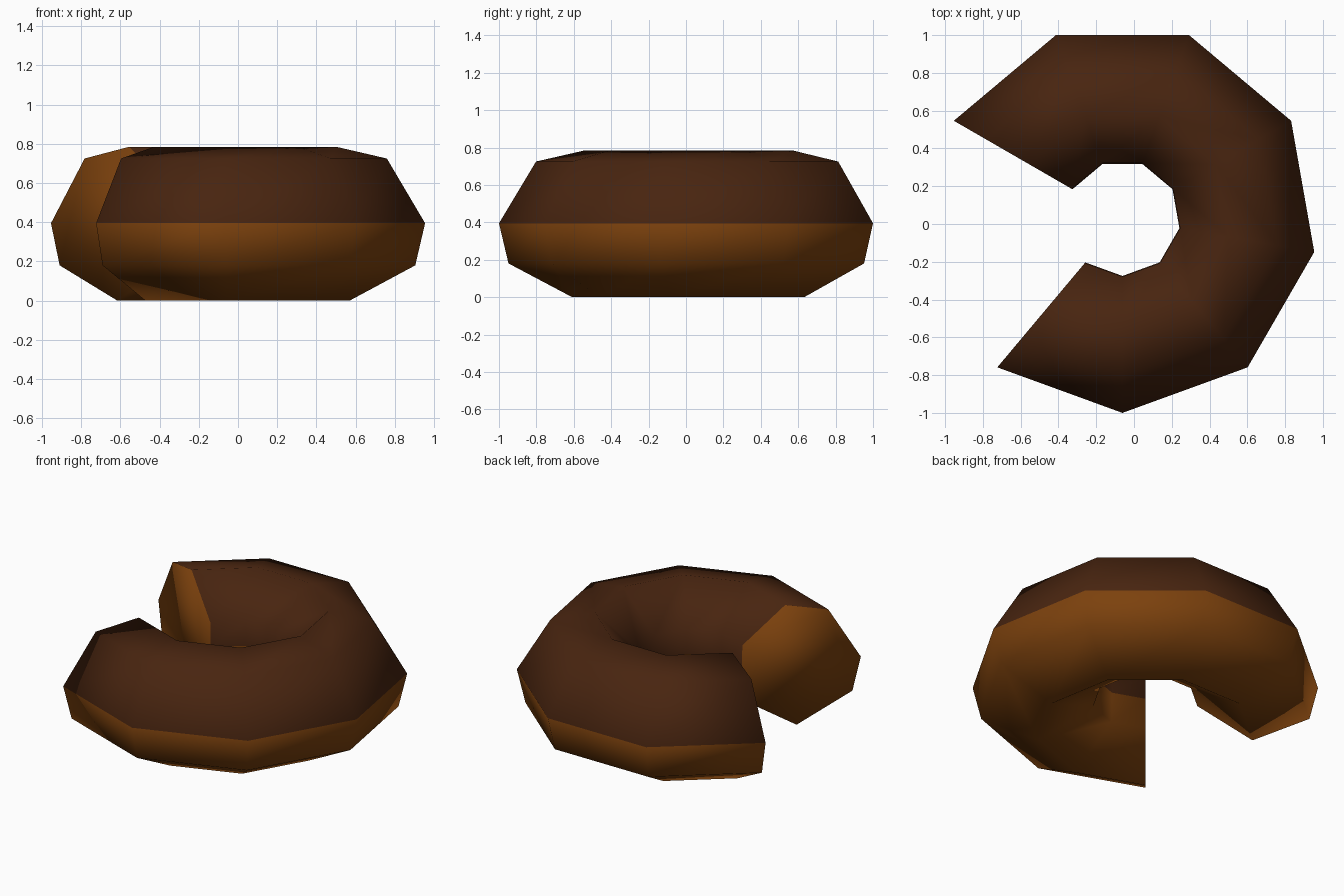
import bpy
import bmesh
from math import radians, cos, sin

cube = bpy.data.objects.get("Cube")
if cube:
    bpy.data.objects.remove(cube, do_unlink=True)


def make_material(name, color):
    mat = bpy.data.materials.new(name)
    mat.use_nodes = True
    mat.diffuse_color = color
    mat.node_tree.nodes["Principled BSDF"].inputs["Base Color"].default_value = color
    return mat


dough = make_material("golden brown dough", (0.20, 0.053, 0.004, 1))
icing = make_material("chocolate icing", (0.065, 0.018, 0.005, 1))

# Cross-section as (radius, height), from the outer rim over the top
MID = 0.395
PROFILE = [(1.031, MID), (0.833, 0.725), (0.57, 0.785), (0.31, 0.555),
           (0.306, MID), (0.31, 0.2), (0.64, 0), (0.98, 0.18)]
CENTER = (-0.061, 0.031)
STEP = 360 / 9
SECTIONS = 8          # one of nine sections is bitten out

# Sweep the cross-section around the ring
bm = bmesh.new()
rings = []
for i in range(SECTIONS):
    a = radians(-130 + STEP * i)
    rings.append([bm.verts.new((CENTER[0] + r * cos(a), CENTER[1] + r * sin(a), z))
                  for r, z in PROFILE])

n = len(PROFILE)
for a, b in zip(rings, rings[1:]):
    for j in range(n):
        k = (j + 1) % n
        face = bm.faces.new((a[j], b[j], b[k], a[k]))
        # Icing covers everything above the middle
        face.material_index = int(face.calc_center_median().z > MID)

# Bitten ends show the dough
for end in (rings[0], rings[-1]):
    bm.faces.new(end)

bmesh.ops.recalc_face_normals(bm, faces=bm.faces)
for face in bm.faces:
    face.smooth = True

mesh = bpy.data.meshes.new("bitten_ring_cake")
bm.to_mesh(mesh)
bm.free()
mesh.materials.append(dough)
mesh.materials.append(icing)
cake = bpy.data.objects.new("bitten_ring_cake", mesh)
bpy.context.collection.objects.link(cake)
